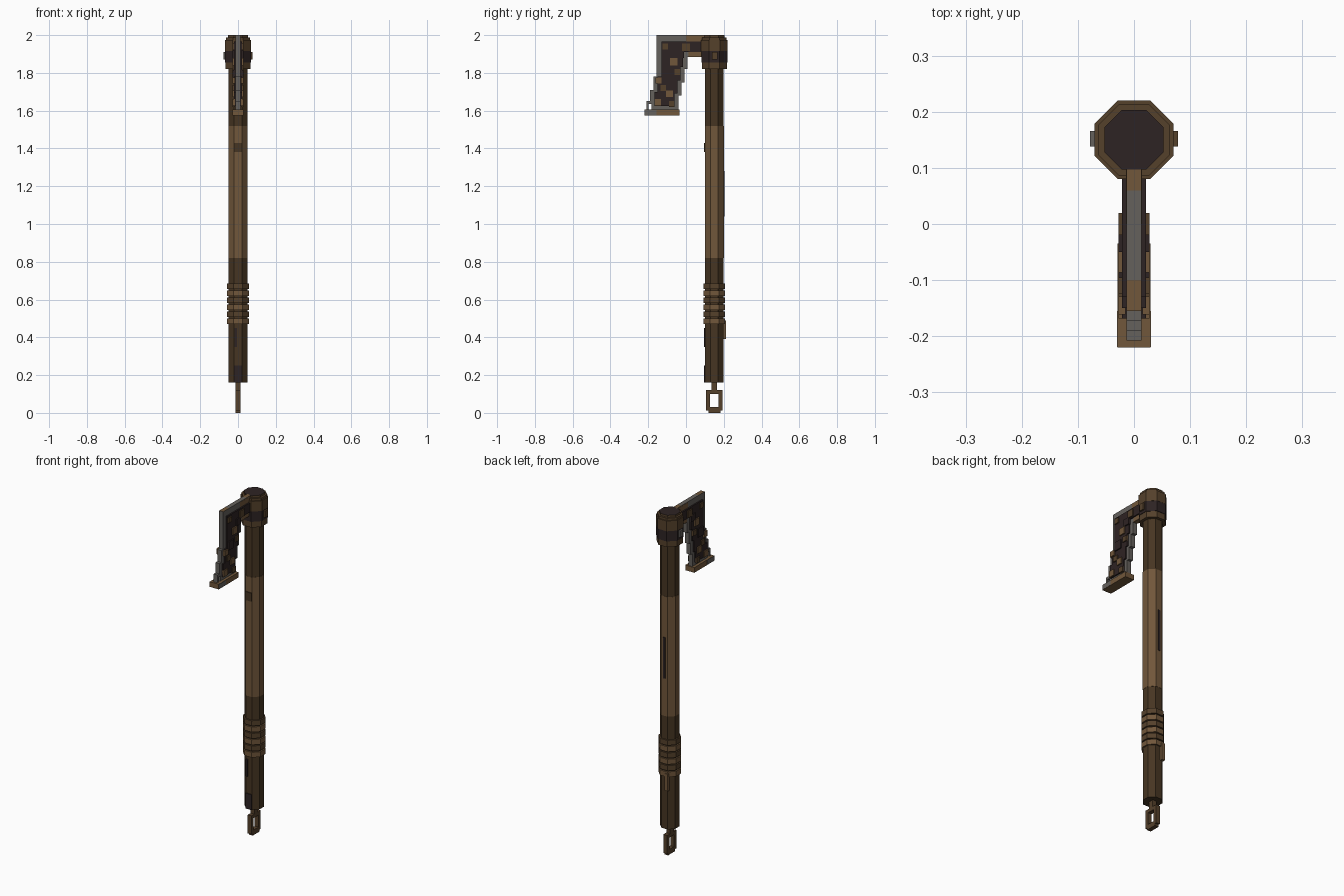
import bpy
import bmesh
from math import pi
from mathutils import Matrix, Vector

cube = bpy.data.objects.get("Cube")
if cube:
    bpy.data.objects.remove(cube, do_unlink=True)


def material(name, rgb):
    m = bpy.data.materials.new(name)
    m.use_nodes = True
    m.diffuse_color = (*rgb, 1)
    m.node_tree.nodes["Principled BSDF"].inputs["Base Color"].default_value = (*rgb, 1)
    return m


LIGHT = material("light wood", (0.165, 0.095, 0.043))
DARK = material("dark wood", (0.062, 0.036, 0.016))
MID = material("brown leather", (0.09, 0.052, 0.024))
BLACK = material("blackened iron", (0.027, 0.017, 0.017))
GREY = material("grey iron", (0.13, 0.12, 0.108))

AXIS_Y = 0.15  # handle axis


def finish(bm, name, mats, rule=None):
    bmesh.ops.recalc_face_normals(bm, faces=bm.faces)
    bm.normal_update()
    if rule:
        for f in bm.faces:
            f.material_index = rule(f)
    mesh = bpy.data.meshes.new(name)
    bm.to_mesh(mesh)
    bm.free()
    for m in mats:
        mesh.materials.append(m)
    obj = bpy.data.objects.new(name, mesh)
    bpy.context.collection.objects.link(obj)
    return obj


def box(name, x, y, z, mat):
    """Box from (min, max) ranges."""
    bm = bmesh.new()
    size = [r[1] - r[0] for r in (x, y, z)]
    mid = [(r[1] + r[0]) / 2 for r in (x, y, z)]
    bmesh.ops.create_cube(bm, size=1, matrix=Matrix.Translation(mid) @ Matrix.Diagonal((*size, 1)))
    return finish(bm, name, [mat])


def octagon(name, apothem, z0, z1, mats, rule=None):
    """Eight-sided prism on the handle axis, flats facing the axes."""
    bm = bmesh.new()
    r = apothem / 0.9239
    place = Matrix.Translation((0, AXIS_Y, (z0 + z1) / 2)) @ Matrix.Rotation(pi / 8, 4, 'Z')
    bmesh.ops.create_cone(bm, cap_ends=True, segments=8, radius1=r, radius2=r,
                          depth=z1 - z0, matrix=place)
    return finish(bm, name, mats, rule)


def slab(name, outline, half, mats, rule=None):
    """Side profile in (y, z), extruded across x."""
    bm = bmesh.new()
    face = bm.faces.new([bm.verts.new((-half, y, z)) for y, z in outline])
    ext = bmesh.ops.extrude_face_region(bm, geom=[face])["geom"]
    verts = [v for v in ext if isinstance(v, bmesh.types.BMVert)]
    bmesh.ops.translate(bm, verts=verts, vec=Vector((2 * half, 0, 0)))
    return finish(bm, name, mats, rule)


# Handle sections
octagon("handle_lower", 0.049, 0.16, 0.82, [DARK])
octagon("handle_middle", 0.05, 0.82, 1.52, [LIGHT])
octagon("handle_upper", 0.049, 1.52, 1.84, [DARK])

# Grip rings, alternating colours
for i in range(6):
    z = 0.47 + i * 0.037
    octagon(f"grip_ring_{i + 1}", 0.057, z, z + 0.03, [MID if i % 2 else LIGHT])

# Head collar
octagon("collar_flange", 0.066, 1.82, 1.855, [MID])
octagon("collar_band", 0.069, 1.855, 1.915, [BLACK])
octagon("collar", 0.07, 1.915, 1.975, [MID])
octagon("collar_lip", 0.064, 1.975, 1.988, [MID])
octagon("collar_cap", 0.053, 1.988, 2.0, [MID, BLACK], lambda f: int(f.normal.z > 0.9))
box("collar_lug_left", (0.06, 0.078), (0.138, 0.166), (1.87, 1.91), MID)
box("collar_lug_right", (-0.078, -0.06), (0.138, 0.166), (1.87, 1.91), GREY)

# Worn plates on the handle
box("front_patch", (-0.02, 0.02), (0.095, 0.105), (1.38, 1.43), DARK)
box("front_foot_patch", (-0.02, 0.02), (0.096, 0.105), (0.16, 0.25), BLACK)
box("front_crack", (-0.018, -0.006), (0.094, 0.105), (0.35, 0.45), BLACK)
box("back_crack", (-0.006, 0.006), (0.195, 0.204), (1.04, 1.28), BLACK)
box("back_strap_end", (-0.03, -0.01), (0.195, 0.212), (0.39, 0.49), LIGHT)

# Hanging loop
loop_x = (-0.012, 0.012)
box("loop_post", loop_x, (0.135, 0.165), (0.1, 0.17), MID)
box("loop_top", loop_x, (0.107, 0.193), (0.1, 0.12), MID)
box("loop_bottom", loop_x, (0.119, 0.183), (0.0, 0.03), MID)
for name, y in (("loop_front", 0.107), ("loop_back", 0.172)):
    box(name, loop_x, (y, y + 0.021), (0.012, 0.12), MID)

# Blade rim with stepped edges
rim = [(.105, 2), (.06, 2), (-.1, 2), (-.155, 2), (-.155, 1.78), (-.172, 1.78),
       (-.172, 1.71), (-.19, 1.71), (-.19, 1.65), (-.208, 1.65), (-.208, 1.6),
       (-.198, 1.6), (-.198, 1.635), (-.182, 1.635), (-.182, 1.6), (-.04, 1.6),
       (-.04, 1.68), (-.025, 1.68), (-.025, 1.75), (-.008, 1.75), (-.008, 1.82),
       (.008, 1.82), (.008, 1.885), (.105, 1.885)]


def rim_colour(f):
    c = f.calc_center_median()
    return int(f.normal.z > 0.9 and c.z > 1.99 and not -0.1 < c.y < 0.06)


slab("blade_rim", rim, 0.013, [GREY, LIGHT], rim_colour)

# Blade core, inset from the rim
core = [(.08, 1.965), (-.13, 1.965), (-.13, 1.78), (-.15, 1.78), (-.15, 1.7),
        (-.168, 1.7), (-.168, 1.625), (-.06, 1.625), (-.06, 1.69), (-.045, 1.69),
        (-.045, 1.76), (-.03, 1.76), (-.03, 1.83), (-.015, 1.83), (-.015, 1.91),
        (.08, 1.91)]
slab("blade_core", core, 0.021, [BLACK])

# Arm edging next to the collar
for name, z in (("arm_top_edge", 1.967), ("arm_bottom_edge", 1.884)):
    box(name, (-0.014, 0.014), (0.0 if z > 1.9 else 0.012, 0.1), (z, z + 0.03), LIGHT)

# Raised patches on both blade faces
patches = [(-.066, 1.86, .04, LIGHT), (-.145, 1.76, .032, LIGHT), (-.088, 1.69, .036, LIGHT),
           (0, 1.935, .04, MID), (-.1, 1.79, .05, BLACK), (-.045, 1.805, .03, MID),
           (-.12, 1.72, .03, MID), (-.15, 1.645, .036, LIGHT), (-.075, 1.635, .03, MID),
           (-.03, 1.9, .04, BLACK), (-.11, 1.94, .03, MID)]
for side, word in ((1, "left"), (-1, "right")):
    for i, (y, z, s, mat) in enumerate(patches):
        xs = sorted((side * 0.015, side * 0.028))
        box(f"blade_patch_{word}_{i + 1}", xs, (y - s / 2, y + s / 2), (z - s / 2, z + s / 2), mat)

# Blade foot
box("blade_foot", (-0.029, 0.029), (-0.22, -0.035), (1.575, 1.605), LIGHT)
for side, word in ((1, "left"), (-1, "right")):
    xs = sorted((side * 0.028, side * 0.03))
    box(f"blade_foot_tip_{word}", xs, (-0.219, -0.155), (1.576, 1.604), GREY)
